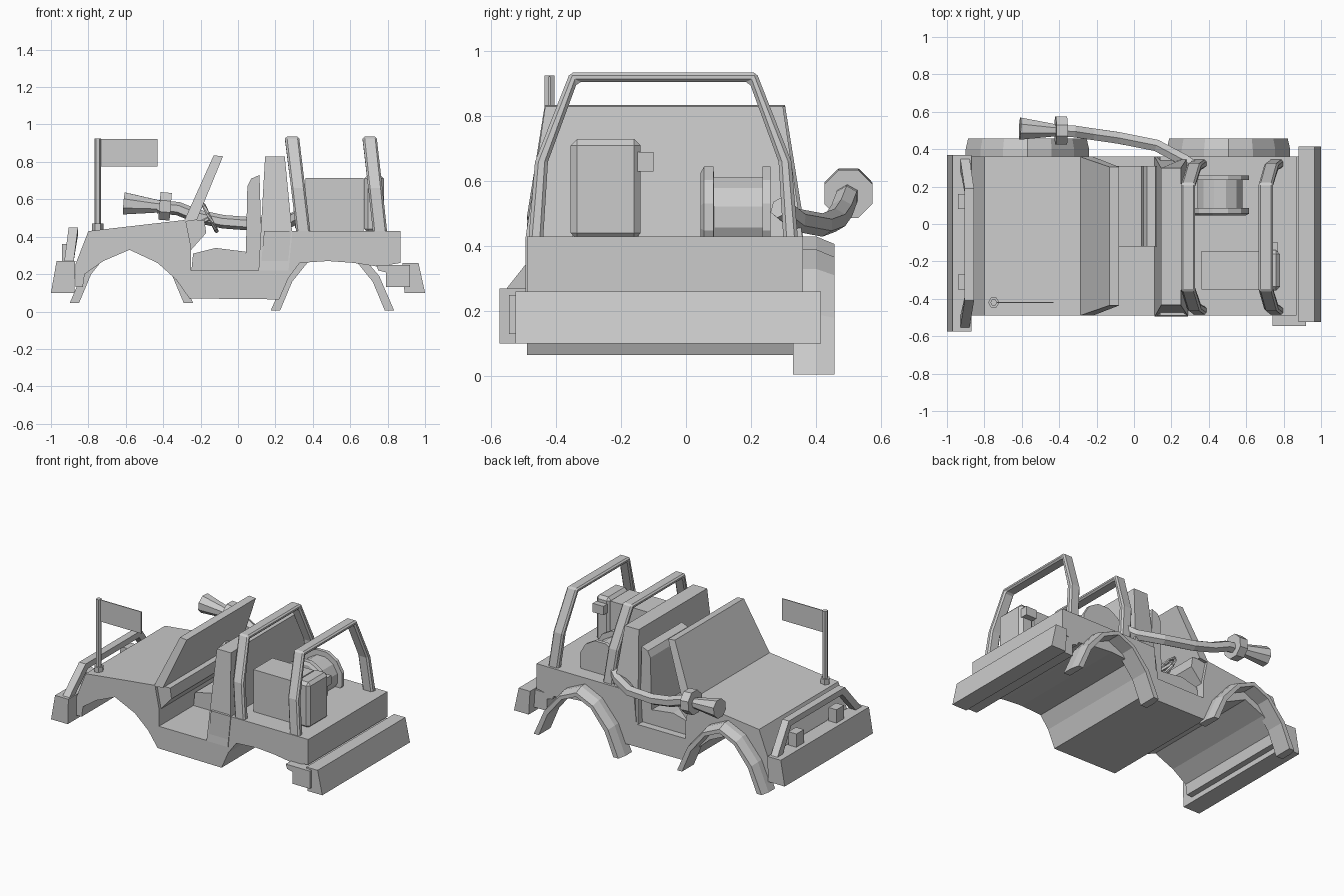
import bpy, bmesh
from math import cos, sin, pi
from mathutils import Vector

if "Cube" in bpy.data.objects:
    bpy.data.objects.remove(bpy.data.objects["Cube"])

RIGHT, LEFT = -0.49, 0.36      # side planes of the body
MID = (RIGHT + LEFT) / 2


def loft(name, rings, closed=False, bevel=0):
    """Skin a row of equal rings of points and cap the ends."""
    bm = bmesh.new()
    rows = [[bm.verts.new(p) for p in ring] for ring in rings]
    n = len(rows[0])
    pairs = list(zip(rows, rows[1:])) + ([(rows[-1], rows[0])] if closed else [])
    for a, b in pairs:
        for i in range(n):
            j = (i + 1) % n
            bm.faces.new((a[i], a[j], b[j], b[i]))
    if not closed:
        bm.faces.new(rows[0])
        bm.faces.new(rows[-1])
    bmesh.ops.recalc_face_normals(bm, faces=bm.faces)
    mesh = bpy.data.meshes.new(name)
    bm.to_mesh(mesh)
    bm.free()
    obj = bpy.data.objects.new(name, mesh)
    bpy.context.collection.objects.link(obj)
    if bevel:
        mod = obj.modifiers.new("Bevel", "BEVEL")
        mod.width, mod.segments = bevel, 1
    return obj


def prism(name, profile, y0, y1, taper=0, base=0, bevel=0):
    """Extrude an x-z profile across y; taper narrows it with height."""
    def side(y, sign):
        return [(x, y + sign * taper * max(0, z - base), z) for x, z in profile]
    return loft(name, [side(y0, 1), side(y1, -1)], bevel=bevel)


def box(name, x, y, z, bevel=0):
    return prism(name, [(x[0], z[0]), (x[1], z[0]), (x[1], z[1]), (x[0], z[1])],
                 y[0], y[1], bevel=bevel)


def tube(name, path, radii, sides=8, closed=False):
    """Sweep a polygon of changing radius along a path."""
    pts = [Vector(p) for p in path]
    last = len(pts) - 1
    rings = []
    for i, p in enumerate(pts):
        if closed:
            t = pts[(i + 1) % len(pts)] - pts[i - 1]
        else:
            t = pts[min(i + 1, last)] - pts[max(i - 1, 0)]
        t.normalize()
        ref = Vector((0, 0, 1)) if abs(t.z) < 0.95 else Vector((1, 0, 0))
        u = t.cross(ref).normalized()
        v = t.cross(u)
        r = radii[i] if isinstance(radii, list) else radii
        turn = [2 * pi * (k + 0.5) / sides for k in range(sides)]
        rings.append([p + r * (cos(a) * u + sin(a) * v) for a in turn])
    return loft(name, rings, closed)


# Body tub: hood, open cab, rear deck and both wheel arches in one profile
prism("body", [
    (-0.80, 0.43), (-0.28, 0.49), (-0.25, 0.34), (-0.25, 0.22), (0.12, 0.22),
    (0.14, 0.43), (0.87, 0.43), (0.87, 0.26), (0.75, 0.24), (0.62, 0.26),
    (0.48, 0.27), (0.33, 0.26), (0.27, 0.18), (0.22, 0.065), (-0.26, 0.07),
    (-0.33, 0.17), (-0.43, 0.26), (-0.58, 0.33), (-0.72, 0.27),
    (-0.82, 0.20), (-0.83, 0.13), (-0.87, 0.13), (-0.87, 0.25)], RIGHT, LEFT)
prism("bulkhead", [(0.11, 0.22), (0.145, 0.83), (0.25, 0.83), (0.29, 0.42),
                   (0.27, 0.22)], RIGHT - 0.005, LEFT, taper=0.15, base=0.42)
prism("windshield", [(-0.29, 0.48), (-0.13, 0.835), (-0.08, 0.83), (-0.22, 0.49)],
      RIGHT, LEFT, taper=0.16, base=0.49)

# Cab interior
prism("seat_cushion", [(-0.25, 0.21), (-0.24, 0.31), (-0.12, 0.34), (0.04, 0.32),
                       (0.06, 0.21)], -0.12, 0.31)
prism("seat_back", [(0.04, 0.22), (0.05, 0.67), (0.07, 0.71), (0.115, 0.73),
                    (0.13, 0.22)], -0.12, 0.31)
prism("dashboard", [(-0.28, 0.49), (-0.18, 0.49), (-0.17, 0.42), (-0.25, 0.33)],
      RIGHT + 0.02, LEFT - 0.02)
hub, lean = Vector((-0.15, 0.12, 0.50)), Vector((-0.035, 0, 0.07))
turns = [2 * pi * k / 10 for k in range(10)]
tube("steering_wheel", [hub + cos(a) * lean + Vector((0, 0.08 * sin(a), 0))
                        for a in turns], 0.011, 6, closed=True)
tube("steering_column", [hub, hub + Vector((-0.08, 0, -0.04))], 0.012, 6)
box("wheel_spoke", (-0.157, -0.143), (0.04, 0.20), (0.49, 0.51))

# Fender flares on the left side
half = [(0.33, 0.28, 0.005, 0.005), (0.25, 0.215, 0.19, 0.16),
        (0.13, 0.11, 0.33, 0.29), (0, 0, 0.39, 0.34)]
arch = [(-a, -b, c, d) for a, b, c, d in half] + half[-2::-1]
for name, cx, lift in (("front_fender", -0.57, 0.04), ("rear_fender", 0.505, 0)):
    loft(name, [[(cx + a, 0.33, c + lift), (cx + a, 0.40, c + lift),
                 (cx + a * 0.96, 0.457, c * 0.94 + lift),
                 (cx + b, 0.457, d + lift), (cx + b, 0.33, d + lift)]
                for a, b, c, d in arch])

# Bumpers and their mounting
prism("front_bumper", [(-1, 0.10), (-0.97, 0.27), (-0.87, 0.27), (-0.875, 0.10)],
      -0.575, 0.37)
prism("rear_bumper", [(1, 0.10), (0.965, 0.26), (0.88, 0.26), (0.89, 0.10)],
      -0.525, 0.415)
prism("rear_bumper_mount", [(0.74, 0.25), (0.75, 0.22), (0.79, 0.21), (0.79, 0.13),
                            (0.92, 0.13), (0.92, 0.25)], -0.545, 0.36)

# Front guard: bent bar with two short posts
guard_out = [(-0.56, 0.26), (-0.41, 0.45), (0.19, 0.45), (0.355, 0.26)]
guard_in = [(-0.50, 0.26), (-0.385, 0.41), (0.165, 0.41), (0.295, 0.26)]
rings = []
for (ya, za), (yb, zb) in zip(guard_out, guard_in):
    x = -0.905 + 0.13 * (za - 0.26)
    rings.append([(x - 0.025, ya, za), (x + 0.025, ya, za),
                  (x + 0.025, yb, zb), (x - 0.025, yb, zb)])
loft("front_guard", rings)
for label, y in (("left", 0.12), ("right", -0.31)):
    box(label + "_guard_post", (-0.94, -0.88), (y - 0.04, y + 0.04), (0.25, 0.36))

# Roll bars
bar_out = [(0.415, 0.42), (0.395, 0.66), (0.287, 0.935)]
bar_in = [(0.37, 0.42), (0.355, 0.66), (0.265, 0.905)]
for name, foot, top in (("front_roll_bar", 0.35, 0.29), ("rear_roll_bar", 0.76, 0.705)):
    rings = []
    for s, order in ((-1, 1), (1, -1)):
        for (a, za), (b, zb) in list(zip(bar_out, bar_in))[::order]:
            x = foot + (top - foot) * (za - 0.42) / 0.51
            ya, yb = MID - 0.005 + s * a, MID - 0.005 + s * b
            rings.append([(x - 0.038, ya, za), (x + 0.038, ya, za),
                          (x + 0.038, yb, zb), (x - 0.038, yb, zb)])
    loft(name, rings, bevel=0.01)

# Cargo on the rear deck
box("cargo_box", (0.36, 0.67), (-0.35, -0.145), (0.42, 0.715))
box("fuel_can", (0.675, 0.78), (-0.355, -0.14), (0.42, 0.73), bevel=0.02)
box("fuel_can_spout", (0.69, 0.77), (-0.15, -0.10), (0.63, 0.69))
spool = [(0.045, 0.14), (0.055, 0.16), (0.085, 0.16), (0.086, 0.125),
         (0.235, 0.125), (0.236, 0.16), (0.26, 0.16)]
tube("cable_spool", [(0.46, y, 0.49) for y, r in spool], [r for y, r in spool], 12)

# Horn pipe along the left side
tube("horn_pipe", [(0.34, 0.29, 0.52), (0.27, 0.34, 0.48), (0.12, 0.42, 0.465),
                   (-0.08, 0.46, 0.48), (-0.22, 0.48, 0.51), (-0.32, 0.495, 0.55),
                   (-0.43, 0.50, 0.56)], 0.036, 6)
tube("horn_bell", [(-0.40, 0.50, 0.56), (-0.61, 0.51, 0.578)], [0.032, 0.064])
tube("horn_collar", [(-0.42, 0.50, 0.565), (-0.36, 0.50, 0.56)], 0.08)

# Flag on the hood
tube("flag_base", [(-0.75, -0.42, 0.42), (-0.75, -0.42, 0.47)], 0.03, 6)
tube("flag_pole", [(-0.75, -0.42, 0.43), (-0.75, -0.42, 0.925)], 0.018, 6)
box("flag", (-0.75, -0.43), (-0.423, -0.417), (0.775, 0.922))
